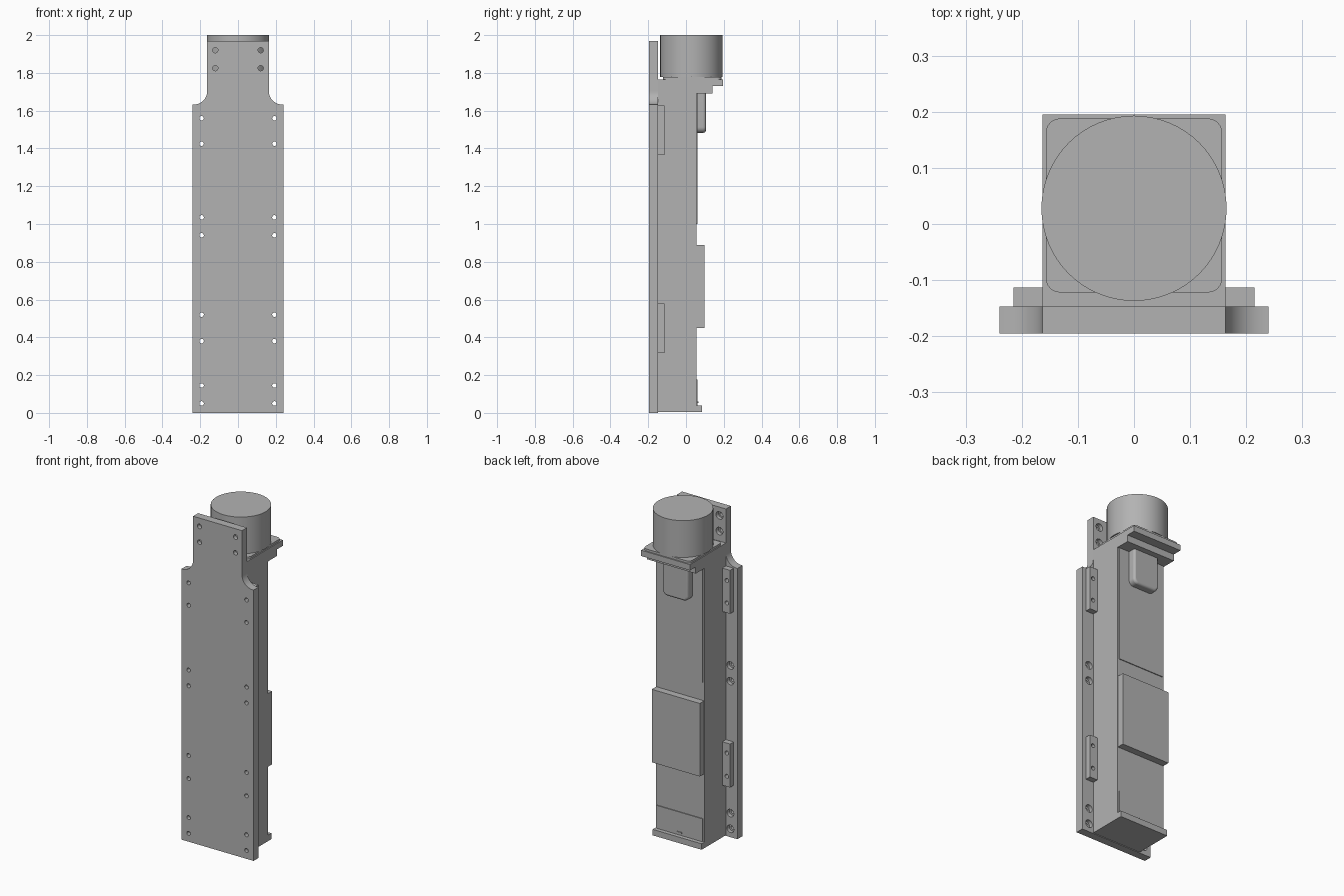
import bpy, bmesh, math
from mathutils import Matrix

old = bpy.data.objects.get("Cube")
if old:
    bpy.data.objects.remove(old, do_unlink=True)

grey = bpy.data.materials.new("machine grey")
grey.use_nodes = True
colour = (0.45, 0.45, 0.45, 1)
grey.diffuse_color = colour
grey.node_tree.nodes["Principled BSDF"].inputs["Base Color"].default_value = colour


def finish(name, bm):
    bmesh.ops.recalc_face_normals(bm, faces=bm.faces)
    mesh = bpy.data.meshes.new(name)
    bm.to_mesh(mesh)
    bm.free()
    mesh.materials.append(grey)
    ob = bpy.data.objects.new(name, mesh)
    bpy.context.scene.collection.objects.link(ob)
    return ob


def smooth(ob):
    bpy.ops.object.select_all(action='DESELECT')
    ob.select_set(True)
    bpy.context.view_layer.objects.active = ob
    bpy.ops.object.shade_smooth_by_angle(angle=math.radians(35))


def box(name, x, y, z):
    bm = bmesh.new()
    bmesh.ops.create_cube(bm, size=1)
    for v in bm.verts:
        for i, (lo, hi) in enumerate((x, y, z)):
            v.co[i] = lo if v.co[i] < 0 else hi
    return finish(name, bm)


def bevel_edges(ob, rule, radius, segments=6):
    bm = bmesh.new()
    bm.from_mesh(ob.data)
    edges = [e for e in bm.edges if rule(*[v.co for v in e.verts])]
    bmesh.ops.bevel(bm, geom=edges, offset=radius, segments=segments,
                    profile=0.5, affect='EDGES')
    bm.to_mesh(ob.data)
    bm.free()
    smooth(ob)


def add_cylinder(bm, x, z, y0, y1, r):
    place = Matrix.Translation((x, (y0 + y1) / 2, z)) @ Matrix.Rotation(math.pi / 2, 4, 'X')
    bmesh.ops.create_cone(bm, cap_ends=True, segments=24, radius1=r, radius2=r,
                          depth=y1 - y0, matrix=place)


def drill(ob, name, holes, y0, y1, r):
    bm = bmesh.new()
    for x, z in holes:
        add_cylinder(bm, x, z, y0, y1, r)
    cutter = finish(name, bm)
    cutter.hide_render = True
    cutter.hide_set(True)
    mod = ob.modifiers.new(name, 'BOOLEAN')
    mod.object = cutter
    mod.solver = 'EXACT'


FRONT, SEAT = -0.195, -0.147
HALF, BACK = 0.163, 0.055

# Mounting plate with concave shoulders
r = 0.072
side = [(0.24, 0), (0.24, 1.632)]
for i in range(13):
    a = -math.pi / 2 - i * math.pi / 24
    side.append((HALF + r + r * math.cos(a), 1.632 + r + r * math.sin(a)))
side.append((HALF, 1.97))
outline = side + [(-x, z) for x, z in reversed(side)]
bm = bmesh.new()
face = bm.faces.new([bm.verts.new((x, FRONT, z)) for x, z in outline])
ext = bmesh.ops.extrude_face_region(bm, geom=[face])
for v in ext["geom"]:
    if isinstance(v, bmesh.types.BMVert):
        v.co.y = SEAT
plate = finish("mounting_plate", bm)

# Screw holes: plain through holes and wider counterbores behind
open_holes = [(s * 0.193, z) for s in (-1, 1) for z in (0.05, 0.145, 0.94, 1.035)]
bracket_holes = [(s * 0.193, z) for s in (-1, 1) for z in (0.38, 0.52, 1.425, 1.56)]
top_holes = [(s * 0.12, z) for s in (-1, 1) for z in (1.825, 1.92)]
drill(plate, "through_hole_cutter", open_holes + bracket_holes, -0.25, -0.05, 0.012)
drill(plate, "top_hole_cutter", top_holes, -0.25, -0.05, 0.014)
drill(plate, "counterbore_cutter", open_holes + top_holes, -0.17, -0.1, 0.023)
smooth(plate)

# Main column
box("column", (-HALF, HALF), (SEAT, BACK), (0.004, 1.74))

# Side brackets
for label, s in (("left", 1), ("right", -1)):
    for level, z in (("lower", (0.318, 0.58)), ("upper", (1.365, 1.627))):
        x = sorted((s * HALF, s * 0.215))
        b = box(f"{level}_{label}_bracket", x, (SEAT, -0.113), z)
        drill(b, f"{level}_{label}_bracket_cutter",
              [h for h in bracket_holes if h[0] * s > 0], -0.25, -0.05, 0.012)
        smooth(b)

# Stepped motor flange
box("flange_step", (-HALF, HALF), (SEAT, 0.14), (1.69, 1.73))
box("flange", (-HALF, HALF), (SEAT, 0.195), (1.73, 1.765))
pad = box("motor_pad", (-0.157, 0.157), (-0.122, 0.188), (1.765, 1.778))
bevel_edges(pad, lambda a, b: abs(a.z - b.z) > 0.001, 0.025)

# Motor
bm = bmesh.new()
bmesh.ops.create_cone(bm, cap_ends=True, segments=64, radius1=0.165, radius2=0.165,
                      depth=0.222, matrix=Matrix.Translation((0, 0.028, 1.889)))
smooth(finish("motor", bm))

# Rear connector with rounded lower corners and rim
conn = box("connector", (-0.085, 0.085), (BACK, 0.105), (1.483, 1.69))
bevel_edges(conn, lambda a, b: max(a.z, b.z) < 1.5 and abs(a.y - b.y) > 0.01, 0.03)
bevel_edges(conn, lambda a, b: min(a.y, b.y) > 0.1 and min(a.z, b.z) < 1.68, 0.012, 3)

# Rear covers
box("upper_cover", (-0.152, 0.152), (BACK, 0.06), (1.0, 1.69))
box("control_panel", (-0.16, 0.16), (BACK, 0.097), (0.45, 0.89))
box("lower_cover", (-0.152, 0.152), (BACK, 0.06), (0.04, 0.178))
box("cover_latch", (-0.015, 0.015), (BACK, 0.065), (0.052, 0.06))
box("base_lip", (-HALF, HALF), (BACK, 0.084), (0.004, 0.04))
